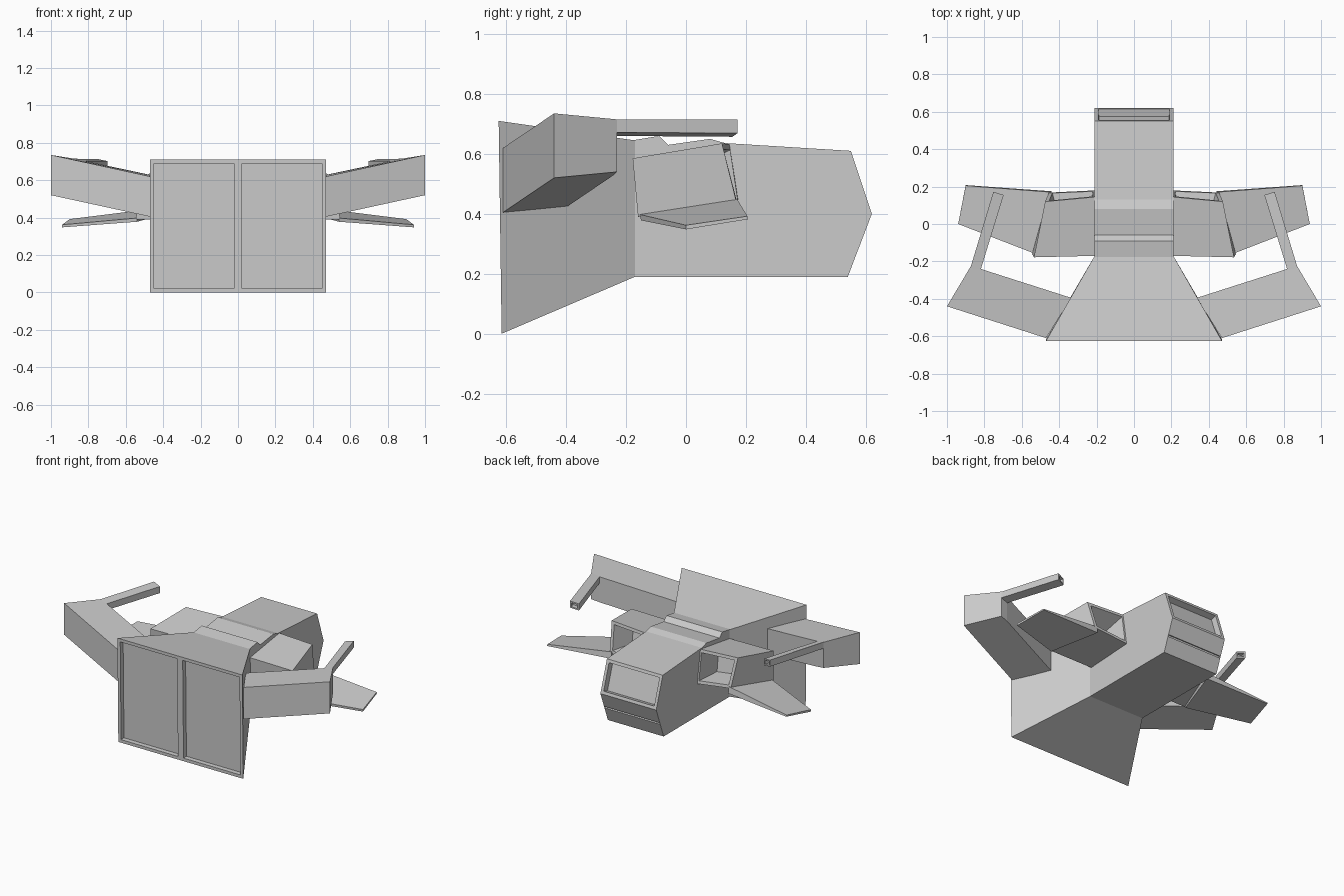
import bpy, bmesh
from mathutils import Vector


def loft(name, ring_a, ring_b, recesses=(), mirror=False, split_x=False):
    """Solid between two rings; recesses = (point near face, margin, taper, depth)."""
    bm = bmesh.new()
    a = [bm.verts.new(p) for p in ring_a]
    b = [bm.verts.new(p) for p in ring_b]
    n = len(a)
    bm.faces.new(a)
    bm.faces.new(b[::-1])
    for i in range(n):
        j = (i + 1) % n
        bm.faces.new((a[i], b[i], b[j], a[j]))
    if split_x:
        bmesh.ops.bisect_plane(bm, geom=bm.verts[:] + bm.edges[:] + bm.faces[:],
                               plane_co=(0, 0, 0), plane_no=(1, 0, 0))
    bmesh.ops.recalc_face_normals(bm, faces=bm.faces[:])
    for near, margin, taper, depth in recesses:
        face = min(bm.faces, key=lambda f: (f.calc_center_median() - Vector(near)).length)
        bmesh.ops.inset_region(bm, faces=[face], thickness=margin, use_even_offset=True)
        bmesh.ops.inset_region(bm, faces=[face], thickness=taper, depth=-depth,
                               use_even_offset=True)
    me = bpy.data.meshes.new(name)
    bm.to_mesh(me)
    bm.free()
    ob = bpy.data.objects.new(name, me)
    bpy.context.collection.objects.link(ob)
    if mirror:
        mod = ob.modifiers.new("mirror", 'MIRROR')
        mod.use_mirror_merge = False
    return ob


# Main hull: side profile (y, z) with roof steps, rear window and groove
profile = [(-0.18, 0.19), (0.54, 0.19), (0.576, 0.285), (0.582, 0.30), (0.62, 0.40),
           (0.55, 0.61), (0.13, 0.636), (0.08, 0.65), (-0.06, 0.63),
           (-0.09, 0.66), (-0.18, 0.645)]
loft("main_hull",
     [(-0.21, y, z) for y, z in profile], [(0.21, y, z) for y, z in profile],
     [((0, 0.585, 0.505), 0.02, 0.002, 0.04),
      ((0, 0.579, 0.2925), 0.002, 0.0005, 0.012)])

# Flared front section with two recessed door panels
loft("flared_front",
     [(-0.47, -0.615, 0), (0.47, -0.615, 0), (0.47, -0.625, 0.71), (-0.47, -0.625, 0.71)],
     [(-0.21, -0.17, 0.19), (0.21, -0.17, 0.19), (0.21, -0.17, 0.645), (-0.21, -0.17, 0.645)],
     [((s * 0.235, -0.62, 0.355), 0.021, 0.001, 0.03) for s in (-1, 1)],
     split_x=True)

# Front arms, rising outward
loft("front_arm",
     [(0.47, -0.61, 0.62), (1.0, -0.44, 0.735), (0.875, -0.23, 0.715),
      (0.82, -0.24, 0.703), (0.335, -0.395, 0.60)],
     [(0.47, -0.61, 0.405), (1.0, -0.44, 0.52), (0.875, -0.23, 0.54),
      (0.82, -0.24, 0.53), (0.335, -0.395, 0.425)],
     mirror=True)

# Thin barrels reaching back from the arms, hollow at the tip
loft("arm_barrel",
     [(0.875, -0.235, 0.715), (0.82, -0.245, 0.703), (0.82, -0.245, 0.66), (0.875, -0.235, 0.672)],
     [(0.752, 0.172, 0.714), (0.697, 0.155, 0.702), (0.697, 0.155, 0.657), (0.752, 0.172, 0.669)],
     [((0.725, 0.163, 0.685), 0.009, 0.001, 0.03)],
     mirror=True)

# Side engine pods, open at the rear
loft("engine_pod",
     [(0.20, -0.17, 0.585), (0.535, -0.178, 0.585), (0.545, -0.16, 0.39), (0.20, -0.16, 0.39)],
     [(0.20, 0.145, 0.632), (0.475, 0.12, 0.635), (0.455, 0.168, 0.44), (0.20, 0.18, 0.41)],
     [((0.33, 0.153, 0.53), 0.02, 0.035, 0.15)],
     mirror=True)

# Tapered side wings sloping down from the pods
loft("side_wing",
     [(0.54, -0.155, 0.398), (0.94, 0.0, 0.362), (0.90, 0.205, 0.392), (0.44, 0.17, 0.45)],
     [(0.54, -0.15, 0.378), (0.94, 0.0, 0.348), (0.90, 0.208, 0.382), (0.44, 0.175, 0.405)],
     mirror=True)
